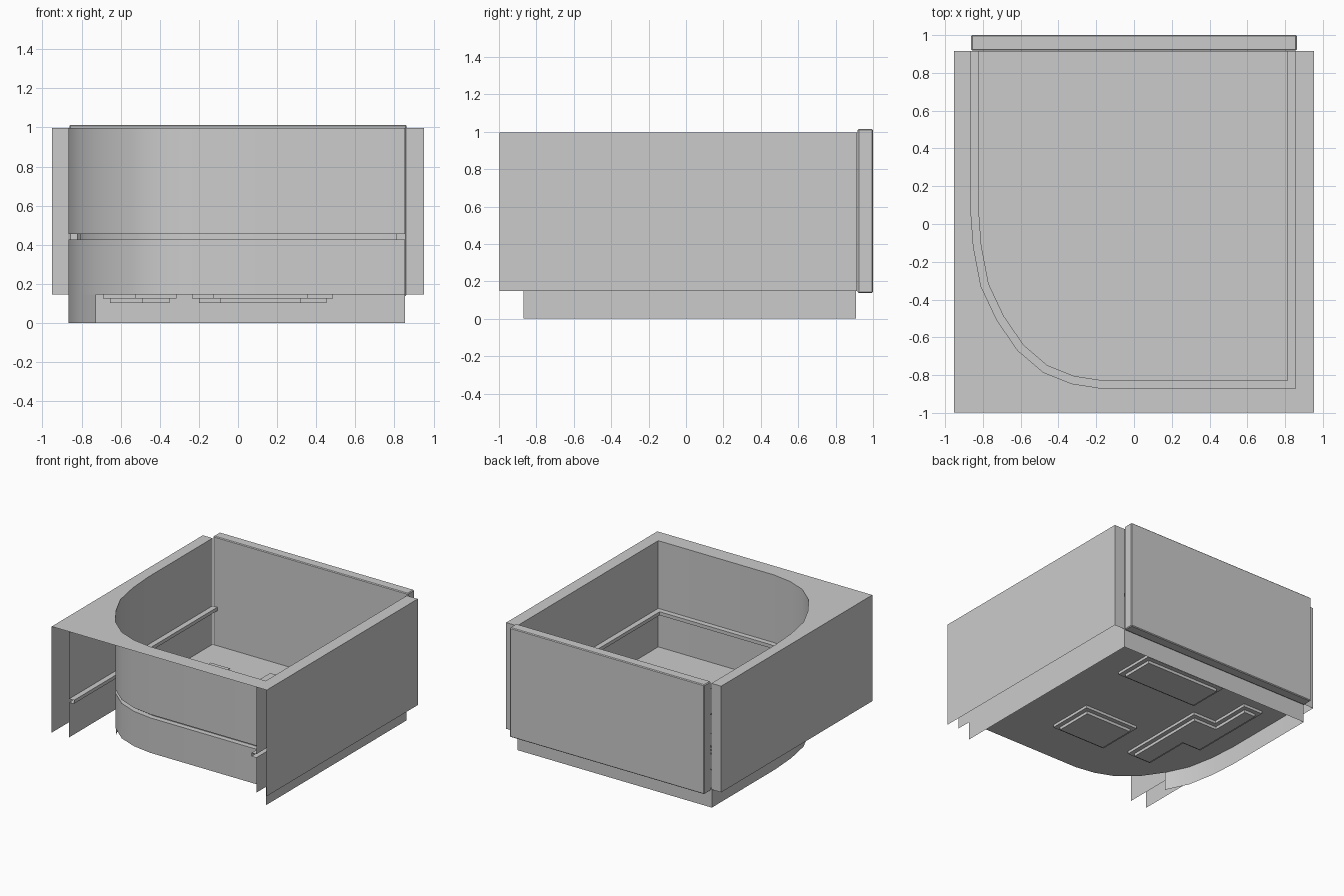
import bpy, bmesh
from mathutils import Vector

if "Cube" in bpy.data.objects:
    bpy.data.objects.remove(bpy.data.objects["Cube"])


def finish(name, bm, smooth=False):
    me = bpy.data.meshes.new(name)
    bm.normal_update()
    bm.to_mesh(me)
    bm.free()
    ob = bpy.data.objects.new(name, me)
    bpy.context.collection.objects.link(ob)
    if smooth:
        bpy.ops.object.select_all(action='DESELECT')
        ob.select_set(True)
        bpy.context.view_layer.objects.active = ob
        bpy.ops.object.shade_smooth_by_angle(angle=0.6)
    return ob


def inset(path, d, closed=False):
    """Offset a 2D path to the right of its direction with mitred corners."""
    pts, out = [Vector(p) for p in path], []
    n = len(pts)
    for i, p in enumerate(pts):
        dirs = []
        if closed or i > 0:
            dirs.append((p - pts[i - 1]).normalized())
        if closed or i < n - 1:
            dirs.append((pts[(i + 1) % n] - p).normalized())
        normals = [Vector((t.y, -t.x)) for t in dirs]
        m = (normals[0] + normals[-1]).normalized()
        out.append(p + m * (d / m.dot(normals[0])))
    return out


def sweep(name, path, section):
    """Open sheet: section is a list of (inward offset, z)."""
    bm = bmesh.new()
    rows = [[bm.verts.new((p[0], p[1], z)) for p in inset(path, d)] for d, z in section]
    for a, b in zip(rows, rows[1:]):
        for i in range(len(path) - 1):
            bm.faces.new((a[i + 1], a[i], b[i], b[i + 1]))
    bmesh.ops.recalc_face_normals(bm, faces=bm.faces)
    return finish(name, bm, True)


def flat(name, poly, z):
    bm = bmesh.new()
    f = bm.faces.new([bm.verts.new((p[0], p[1], z)) for p in poly])
    f.normal_update()
    if f.normal.z < 0:
        f.normal_flip()
    bmesh.ops.triangulate(bm, faces=bm.faces)
    return finish(name, bm)


def prism(name, poly, z0, z1):
    bm = bmesh.new()
    f = bm.faces.new([bm.verts.new((p[0], p[1], z0)) for p in poly])
    r = bmesh.ops.extrude_face_region(bm, geom=[f])
    for v in r['geom']:
        if isinstance(v, bmesh.types.BMVert):
            v.co.z = z1
    bmesh.ops.recalc_face_normals(bm, faces=bm.faces)
    return finish(name, bm)


LOW, TOP, BACK, SIDE = 0.147, 0.997, 0.915, 0.952

# Room outline with one large rounded corner
curve = [(-0.17, -0.87), (-0.33, -0.845), (-0.48, -0.785), (-0.615, -0.67),
         (-0.725, -0.51), (-0.81, -0.33), (-0.85, -0.12), (-0.866, 0.1)]
room = [(0.855, BACK), (0.855, -0.87)] + curve + [(-0.866, BACK)]
grooved = [(0, LOW), (0, 0.427), (0.042, 0.427), (0.042, 0.455), (0, 0.455), (0, TOP)]

# Inner wall and the two front fins, all with the same groove
sweep("inner_wall", room, grooved)
sweep("left_fin", [(-0.802, -0.99), (-0.802, -0.345)], grooved)
sweep("right_fin", [(0.855, -0.87), (0.855, -0.99)], grooved)

# Outer side walls with short returns at the back
plain = [(0, LOW), (0, TOP)]
sweep("right_wall", [(0.86, BACK), (SIDE, BACK), (SIDE, -0.997)], plain)
sweep("left_wall", [(-SIDE, -0.997), (-SIDE, BACK), (-0.866, BACK)], plain)

# Top surface around the room
flat("wall_cap", [(SIDE, BACK), (SIDE, -0.997), (-SIDE, -0.997), (-SIDE, BACK)] + room[::-1], TOP)

# Floor and the skirt below it, open at the front
flat("floor", room, LOW)
skirt = [(-0.725, -0.51), (-0.81, -0.33), (-0.85, -0.12), (-0.866, 0.1),
         (-0.866, 0.91), (0.855, 0.91), (0.855, -0.87)]
sweep("skirt", skirt, [(0, 0), (0, LOW)])

# Back panel with softened edges
back = prism("back_panel", [(-0.862, 0.918), (0.862, 0.918), (0.862, 1), (-0.862, 1)], 0.138, 1.014)
bev = back.modifiers.new("bevel", 'BEVEL')
bev.width, bev.segments = 0.006, 1


# Stepped panels let into the floor
def rect(x0, x1, y0, y1):
    return [(x0, y1), (x1, y1), (x1, y0), (x0, y0)]


panels = {
    "rear_panel": rect(-0.235, 0.487, 0.405, 0.742),
    "front_panel": rect(-0.125, 0.355, -0.5, -0.12),
    "zigzag_panel": [(-0.69, 0.64), (-0.52, 0.64), (-0.52, 0.31), (-0.315, 0.31),
                     (-0.315, -0.445), (-0.527, -0.445), (-0.527, -0.065), (-0.69, -0.065)],
}
for name, poly in panels.items():
    prism(name, poly, 0.125, 0.152)
    prism(name + "_step", inset(poly, 0.035, True), 0.102, 0.125)
